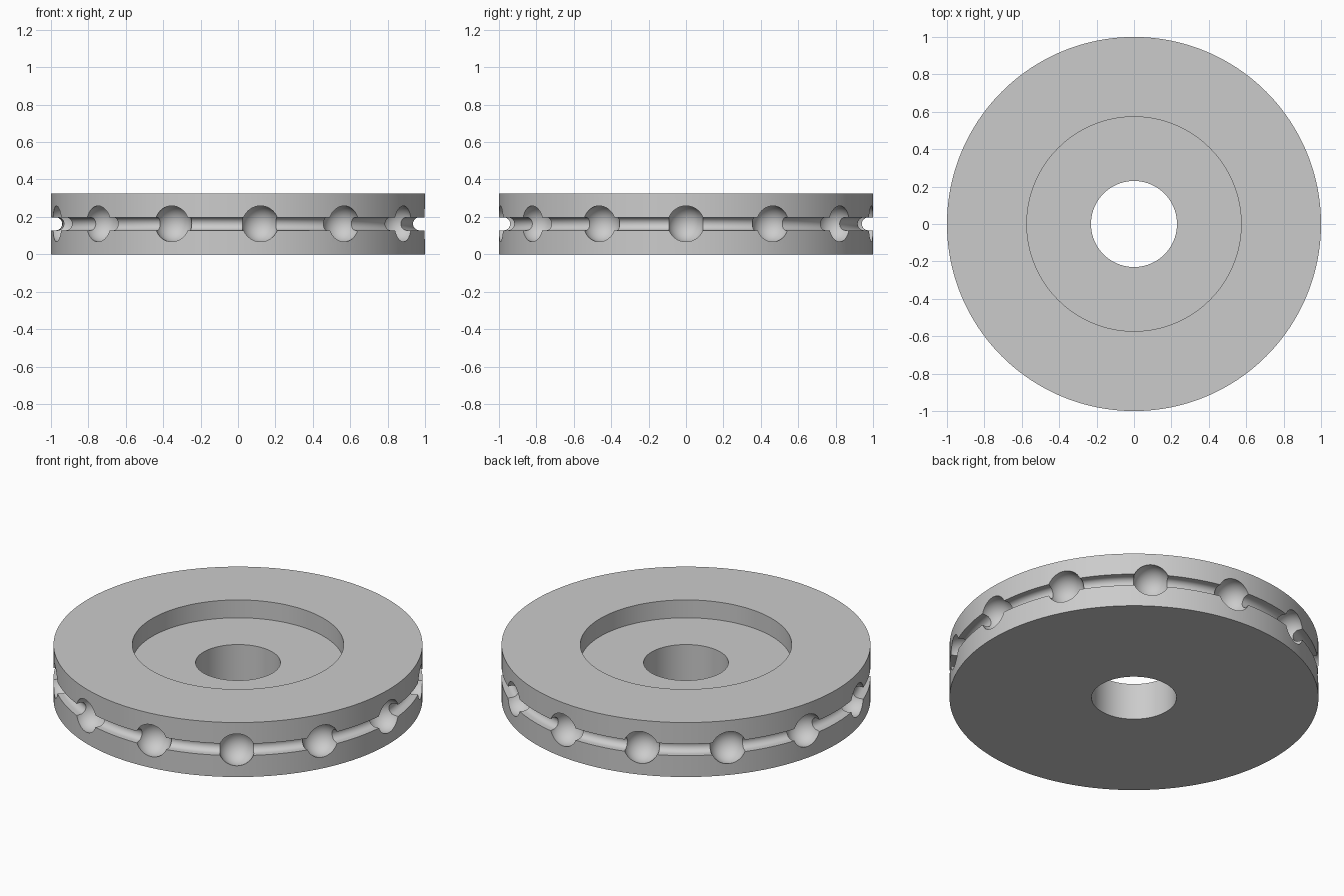
import bpy
import bmesh
from math import sin, cos, pi, radians
from mathutils import Matrix, Vector

cube = bpy.data.objects.get("Cube")
if cube:
    bpy.data.objects.remove(cube, do_unlink=True)

HEIGHT, RIM, RECESS, BORE = 0.326, 1.0, 0.573, 0.23
FLOOR = HEIGHT - 0.107          # height of the recess floor
MID = HEIGHT / 2                # height of the chain groove
CORD, BALL, TRACK = 0.035, 0.099, 0.975
SOCKETS, SEGMENTS = 13, 192

grey = bpy.data.materials.new("plain grey")
grey.use_nodes = True
colour = (0.6, 0.6, 0.6, 1)
grey.diffuse_color = colour
grey.node_tree.nodes["Principled BSDF"].inputs["Base Color"].default_value = colour


def add_object(name, bm):
    mesh = bpy.data.meshes.new(name)
    bm.to_mesh(mesh)
    bm.free()
    mesh.materials.append(grey)
    obj = bpy.data.objects.new(name, mesh)
    bpy.context.collection.objects.link(obj)
    return obj


# Wheel profile as (radius, height), with a round-bottomed groove in the rim
groove = [(TRACK - CORD * sin(pi * i / 12), MID - CORD * cos(pi * i / 12))
          for i in range(13)]
profile = ([(BORE, 0), (RIM, 0), (RIM, MID - CORD)] + groove +
           [(RIM, MID + CORD), (RIM, HEIGHT), (RECESS, HEIGHT),
            (RECESS, FLOOR), (BORE, FLOOR)])

# Lathe the closed profile around the axle
bm = bmesh.new()
rings = []
for s in range(SEGMENTS):
    a = 2 * pi * s / SEGMENTS
    rings.append([bm.verts.new((r * cos(a), r * sin(a), z)) for r, z in profile])
for s, ring in enumerate(rings):
    following = rings[(s + 1) % SEGMENTS]
    for i in range(len(profile)):
        j = (i + 1) % len(profile)
        bm.faces.new((ring[i], following[i], following[j], ring[j]))
bmesh.ops.recalc_face_normals(bm, faces=bm.faces)
wheel = add_object("chain_wheel", bm)

# Ball sockets, evenly spaced along the groove
bm = bmesh.new()
for k in range(SOCKETS):
    a = 2 * pi * k / SOCKETS
    place = Matrix.Translation(Vector((TRACK * cos(a), TRACK * sin(a), MID)))
    bmesh.ops.create_uvsphere(bm, u_segments=40, v_segments=24, radius=BALL,
                              matrix=place @ Matrix.Rotation(a + 0.03, 4, "Z"))
cutter = add_object("socket_cutter", bm)
cutter.hide_render = True

cut = wheel.modifiers.new("sockets", "BOOLEAN")
cut.operation = "DIFFERENCE"
cut.solver = "EXACT"
cut.object = cutter
bpy.ops.object.select_all(action="DESELECT")
wheel.select_set(True)
bpy.context.view_layer.objects.active = wheel
bpy.ops.object.modifier_apply(modifier=cut.name)
bpy.data.objects.remove(cutter, do_unlink=True)

# Smooth curved surfaces, crisp edges
bpy.ops.object.shade_smooth_by_angle(angle=radians(30))
